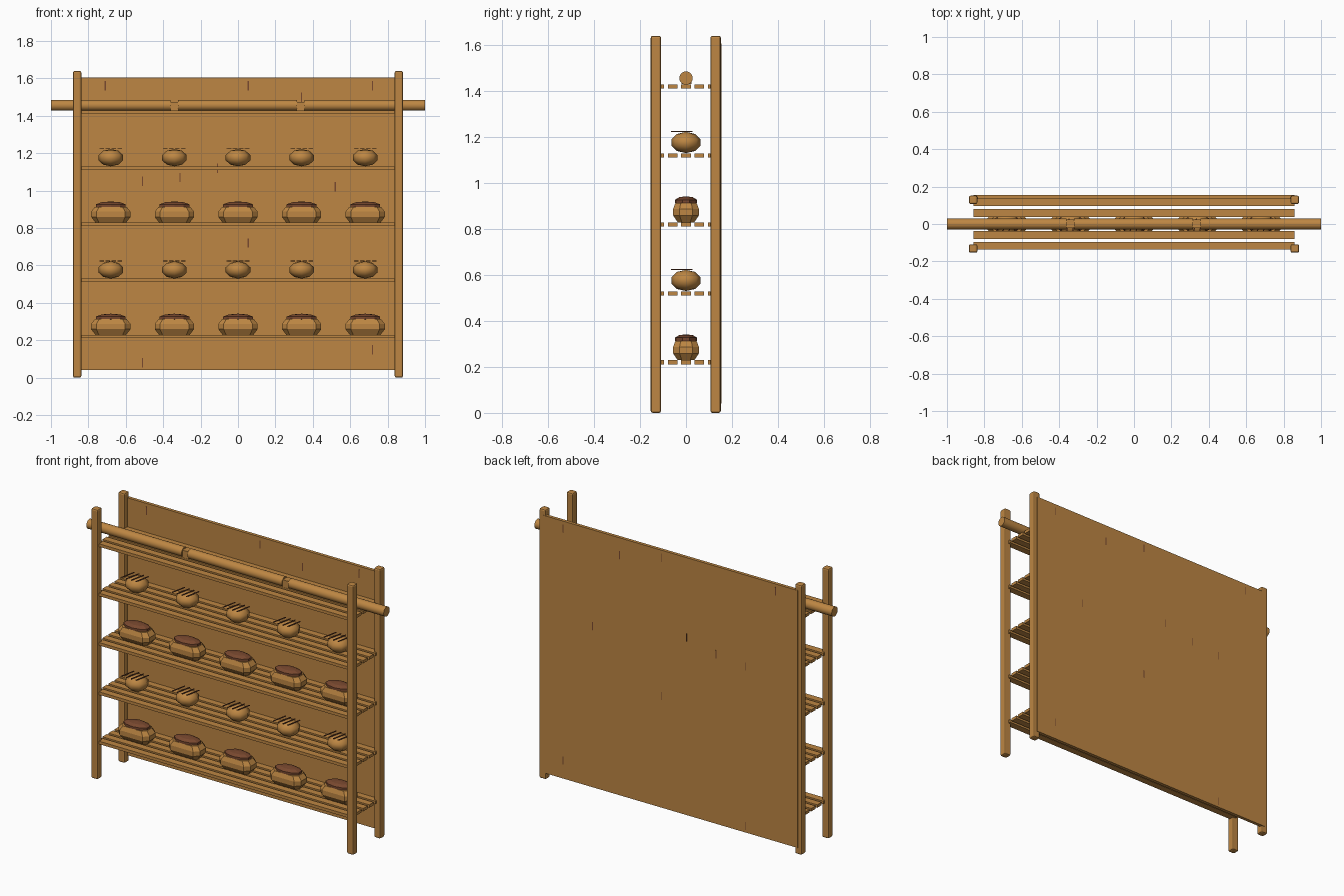
import bpy
import math

cube = bpy.data.objects.get("Cube")
if cube:
    bpy.data.objects.remove(cube, do_unlink=True)


def material(name, rgb):
    m = bpy.data.materials.new(name)
    m.use_nodes = True
    m.diffuse_color = (*rgb, 1)
    m.node_tree.nodes["Principled BSDF"].inputs["Base Color"].default_value = (*rgb, 1)
    return m


wood = material("golden wood", (0.51, 0.24, 0.056))
brown = material("brown crust", (0.19, 0.065, 0.028))


def finish(ob, name, mat, smooth=None):
    ob.name = name
    ob.data.materials.append(mat)
    if smooth:
        bpy.ops.object.shade_smooth_by_angle(angle=math.radians(smooth))
    return ob


def box(name, loc, size, mat=wood, bevel=0, turn=0):
    bpy.ops.mesh.primitive_cube_add(size=1, location=loc, rotation=(0, 0, turn))
    ob = bpy.context.object
    ob.scale = size
    bpy.ops.object.transform_apply(location=False, rotation=False, scale=True)
    if bevel:
        mod = ob.modifiers.new("bevel", "BEVEL")
        mod.width = bevel
        mod.segments = 2
    return finish(ob, name, mat)


def ball(name, loc, size, segments, rings, mat, smooth):
    bpy.ops.mesh.primitive_uv_sphere_add(segments=segments, ring_count=rings, radius=1, location=loc)
    ob = bpy.context.object
    ob.scale = size
    bpy.ops.object.transform_apply(location=False, rotation=False, scale=True)
    return finish(ob, name, mat, smooth)


def rod(name, x0, x1, radius):
    bpy.ops.mesh.primitive_cylinder_add(vertices=20, radius=radius, depth=x1 - x0,
                                        location=((x0 + x1) / 2, 0, 1.456),
                                        rotation=(0, math.pi / 2, 0))
    return finish(bpy.context.object, name, wood, 40)


def loaf_body(x, z):
    # stacked octagonal rings: height, half length, half depth
    rings = [(0, .082, .036), (.03, .105, .056), (.058, .105, .056), (.084, .085, .046)]
    verts = []
    for h, a, b in rings:
        c = b * 0.5
        verts += [(sx * px, sy * py, h) for sx, sy, pts in (
            (1, 1, ((a, b - c), (a - c, b))), (-1, 1, ((a - c, b), (a, b - c))),
            (-1, -1, ((a, b - c), (a - c, b))), (1, -1, ((a - c, b), (a, b - c))))
            for px, py in pts]
    faces = [tuple(reversed(range(8))), tuple(range(24, 32))]
    for r in range(3):
        for i in range(8):
            j = (i + 1) % 8
            faces.append((r * 8 + i, r * 8 + j, r * 8 + 8 + j, r * 8 + 8 + i))
    me = bpy.data.meshes.new("loaf")
    me.from_pydata(verts, [], faces)
    ob = bpy.data.objects.new("loaf", me)
    ob.location = (x, 0, z)
    bpy.context.collection.objects.link(ob)
    finish(ob, "loaf", wood)


# corner posts and back panel
for x in (-0.86, 0.86):
    for y, label in ((-0.131, "front_post"), (0.129, "back_post")):
        box(label, (x, y, 0.82), (0.045, 0.045, 1.64), bevel=0.009)
box("back_panel", (0, 0.144, 0.823), (1.716, 0.02, 1.565))

# short grain streaks on both faces of the panel
streaks = [(-.71, 1.56), (-.51, 1.05), (-.51, .08), (-.31, 1.07), (-.11, 1.12),
           (.055, 1.56), (.055, .72), (.34, 1.5), (.52, 1.02), (.72, 1.56), (.72, .15)]
for x, z in streaks:
    for y in (0.134, 0.154):
        box("grain_streak", (x, y, z), (0.006, 0.001, 0.05), brown)

# slatted shelves
shelves = [0.22, 0.52, 0.82, 1.12, 1.42]
for z in shelves:
    for i in range(-2, 3):
        box("shelf_slat", (0, i * 0.058, z), (1.714, 0.042, 0.018))

# top rail in three lengths with square joints
for name, x0, x1 in (("rail_right", -1, -.36), ("rail_middle", -.32, .315), ("rail_left", .355, 1)):
    rod(name, x0, x1, 0.029)
for x in (-0.34, 0.335):
    box("rail_joint", (x, 0.002, 1.452), (0.042, 0.045, 0.045))

# loaves with crusts, and round buns with scored tops
for row, z in enumerate(shelves[:4]):
    for i in range(-2, 3):
        x = i * 0.34
        if row % 2 == 0:
            loaf_body(x, z + 0.009)
            ball("loaf_crust", (x, 0, z + 0.1), (0.088, 0.051, 0.022), 10, 5, brown, None)
        else:
            ball("bun", (x, 0, z + 0.056), (0.069, 0.067, 0.046), 8, 5, wood, 60)
            for k in range(4):
                box("bun_score", (x - 0.048 + k * 0.032, -0.018, z + 0.104),
                    (0.006, 0.095, 0.004), brown, turn=-0.2)
